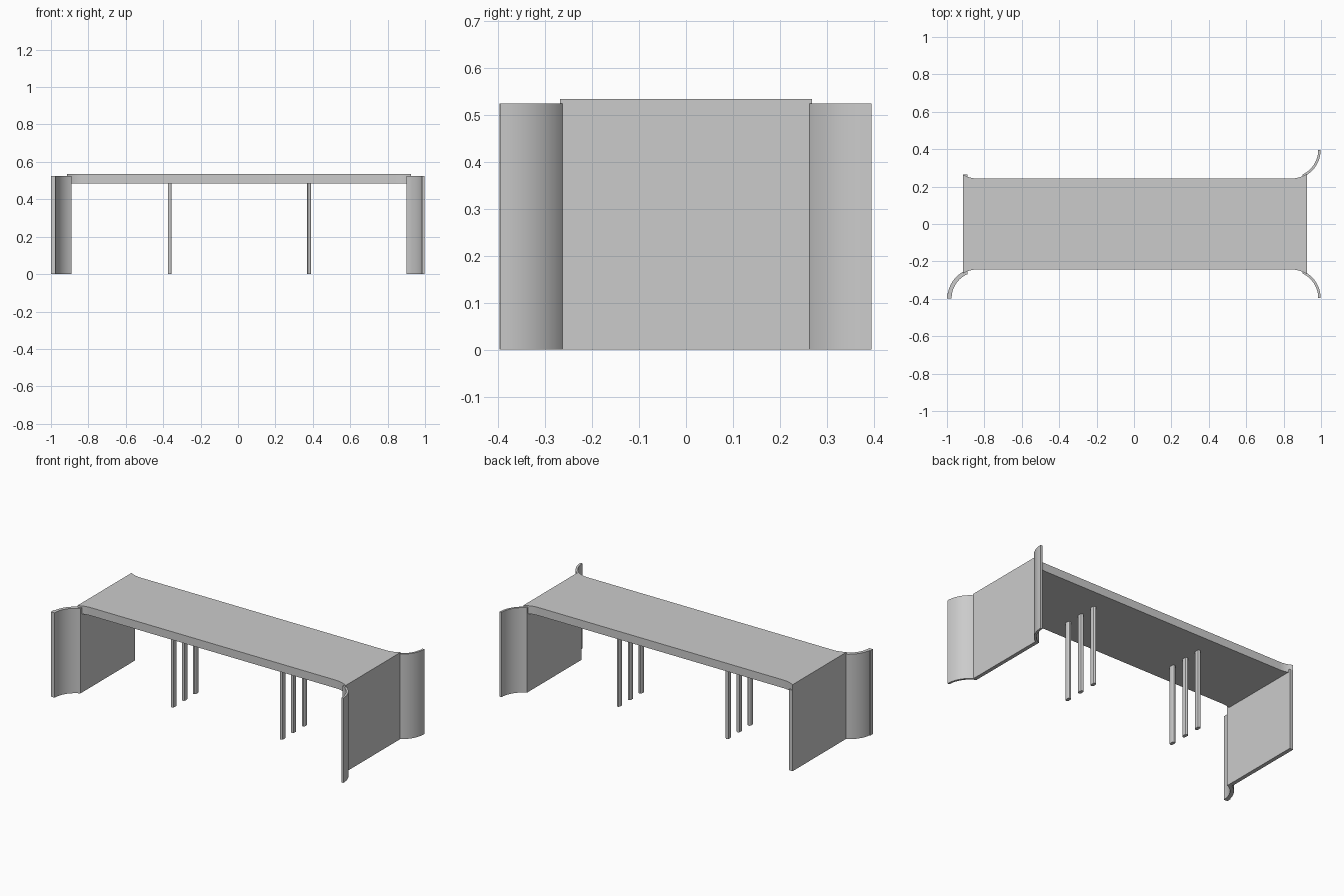
import bpy, bmesh
from math import sin, cos, pi, radians, asin

if "Cube" in bpy.data.objects:
    bpy.data.objects.remove(bpy.data.objects["Cube"])


def prism(name, outline, z0, z1, smooth=True):
    """Extrude a closed plan outline from z0 to z1."""
    bm = bmesh.new()
    face = bm.faces.new([bm.verts.new((x, y, z0)) for x, y in outline])
    top = bmesh.ops.extrude_face_region(bm, geom=[face])
    for v in top["geom"]:
        if isinstance(v, bmesh.types.BMVert):
            v.co.z = z1
    bmesh.ops.recalc_face_normals(bm, faces=bm.faces[:])
    mesh = bpy.data.meshes.new(name)
    bm.to_mesh(mesh)
    bm.free()
    obj = bpy.data.objects.new(name, mesh)
    bpy.context.collection.objects.link(obj)
    if smooth:
        bpy.ops.object.select_all(action='DESELECT')
        bpy.context.view_layer.objects.active = obj
        obj.select_set(True)
        bpy.ops.object.shade_smooth_by_angle(angle=radians(30))
    return obj


def arc(cx, cy, r, a0, a1, sx, sy, n=10):
    """Corner arc: angle 0 touches the deck edge, 90 degrees points outward."""
    pts = []
    for i in range(n + 1):
        a = a0 + (a1 - a0) * i / n
        pts.append((sx * (cx + r * sin(a)), sy * (cy - r * cos(a))))
    return pts


def rect(x0, x1, y0, y1):
    return [(x0, y0), (x1, y0), (x1, y1), (x0, y1)]


CY = 0.396                     # y of all corner arc centres
LEFT, RIGHT = 0.914, 0.925     # distance of each deck end from the middle
CXL, CXR = 0.836, 0.84         # x of corner arc centres

# Deck with flared ends
a_r = asin((RIGHT - CXR) / 0.153)
a_l = asin((LEFT - CXL) / 0.153)
deck = (arc(CXR, CY, 0.153, 0, a_r, 1, -1, 6)
        + arc(CXR, CY, 0.153, 0, a_r, 1, 1, 6)[::-1]
        + arc(CXL, CY, 0.153, 0, a_l, -1, 1, 6)
        + arc(CXL, CY, 0.153, 0, a_l, -1, -1, 6)[::-1])
prism("deck", deck, 0.485, 0.535)

# End walls, flush with the deck ends
prism("right_end_wall", rect(0.902, RIGHT, -0.264, 0.264), 0, 0.5, False)
prism("left_end_wall", rect(-LEFT, -0.89, -0.258, 0.264), 0, 0.5, False)


# Curved wing walls: two on the right end, one on the left front corner
def wing(name, cx, r_out, r_in, x_start, sx, sy):
    outer = arc(cx, CY, r_out, asin((x_start - cx) / r_out), pi / 2, sx, sy)
    inner = arc(cx, CY, r_in, asin((x_start - cx) / r_in), pi / 2, sx, sy)
    prism(name, outer + inner[::-1], 0, 0.525)


wing("right_front_wing", CXR, 0.158, 0.145, 0.902, 1, -1)
wing("right_back_wing", CXR, 0.158, 0.145, 0.902, 1, 1)
wing("left_front_wing", CXL, 0.161, 0.139, 0.89, -1, -1)

# Square end post of the left wing
prism("left_wing_end_post", rect(-1.0, -0.975, -0.398, -0.372), 0, 0.525, False)

# Two rows of three slim columns with rounded ends
R, HALF = 0.0105, 0.008
for row, x in (("left", -0.365), ("right", 0.38)):
    for i, y in enumerate((-0.107, 0, 0.107)):
        plan = [(x + R * cos(pi * k / 6), y + HALF + R * sin(pi * k / 6)) for k in range(7)]
        plan += [(x - R * cos(pi * k / 6), y - HALF - R * sin(pi * k / 6)) for k in range(7)]
        prism(f"{row}_column_{i + 1}", plan, 0, 0.487)
